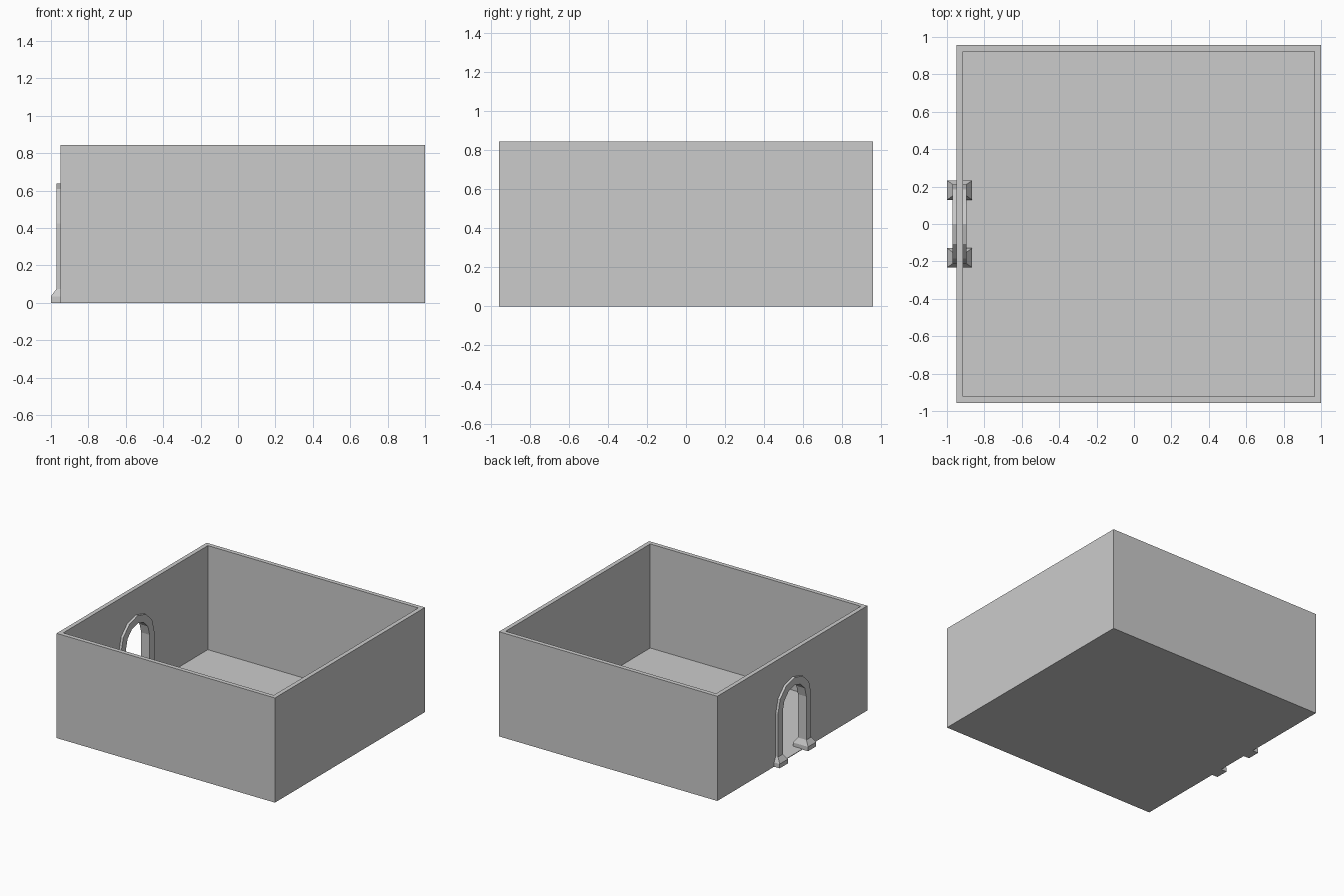
import bpy, bmesh
from math import pi, cos, sin
from mathutils import Vector

if "Cube" in bpy.data.objects:
    bpy.data.objects.remove(bpy.data.objects["Cube"])

X0, X1, Y, H = -0.95, 1.0, 0.957, 0.845   # outer room extents
T, FLOOR = 0.035, 0.005                   # wall and floor thickness
SPRING, R_OUT, R_IN = 0.425, 0.212, 0.15  # arch spring height and radii
XC = X0 + T / 2                           # middle of the doorway wall


def finish(name, bm):
    bmesh.ops.recalc_face_normals(bm, faces=bm.faces[:])
    mesh = bpy.data.meshes.new(name)
    bm.to_mesh(mesh)
    bm.free()
    ob = bpy.data.objects.new(name, mesh)
    bpy.context.collection.objects.link(ob)
    return ob


def loft(name, loops, closed=False):
    """Skin a list of equal-length closed loops, capped or joined end to end."""
    bm = bmesh.new()
    rings = [[bm.verts.new(p) for p in loop] for loop in loops]
    n = len(rings[0])
    pairs = list(zip(rings, rings[1:])) + ([(rings[-1], rings[0])] if closed else [])
    for a, b in pairs:
        for i in range(n):
            j = (i + 1) % n
            bm.faces.new((a[i], a[j], b[j], b[i]))
    if not closed:
        bm.faces.new(rings[0])
        bm.faces.new(rings[-1])
    return finish(name, bm)


def rect(x0, x1, y0, y1, z):
    return [Vector(p) for p in ((x0, y0, z), (x1, y0, z), (x1, y1, z), (x0, y1, z))]


def arch(r, base):
    """Doorway outline in y, z: two legs and a six-sided half circle."""
    arc = [(r * cos(pi * i / 6), SPRING + r * sin(pi * i / 6)) for i in range(7)]
    return [(r, base)] + arc + [(-r, base)]


# floor slab
loft("floor", [rect(X0, X1, -Y, Y, z) for z in (0, FLOOR)])

# four walls as one ring
walls = loft("walls", [
    rect(X0, X1, -Y, Y, FLOOR), rect(X0, X1, -Y, Y, H),
    rect(X0 + T, X1 - T, -Y + T, Y - T, H),
    rect(X0 + T, X1 - T, -Y + T, Y - T, FLOOR)], closed=True)

# arched doorway cut through the left wall
cutter = loft("doorway_cutter", [[(x, y, z) for y, z in arch(R_IN + 0.01, -0.1)]
                                 for x in (XC - 0.1, XC + 0.1)])
cutter.hide_render = True
mod = walls.modifiers.new("doorway", 'BOOLEAN')
mod.operation, mod.solver, mod.object = 'DIFFERENCE', 'EXACT', cutter
bpy.context.view_layer.objects.active = walls
bpy.ops.object.modifier_apply(modifier=mod.name)
bpy.data.objects.remove(cutter)

# raised door frame, proud of the wall on both sides
D = 0.0375
loft("door_frame", [[(XC - D, yo, zo), (XC + D, yo, zo), (XC + D, yi, zi), (XC - D, yi, zi)]
                    for (yo, zo), (yi, zi) in zip(arch(R_OUT, 0), arch(R_IN, 0))])

# tapered plinths under the frame legs
yc, hw = (R_OUT + R_IN) / 2, (R_OUT - R_IN) / 2
for side, name in ((1, "back_plinth"), (-1, "front_plinth")):
    c = side * yc
    loft(name, [rect(XC - dx, XC + dx, c - dy, c + dy, z) for dx, dy, z in
                ((0.0675, hw + 0.021, 0), (0.0675, hw + 0.021, 0.035), (D, hw, 0.075))])
